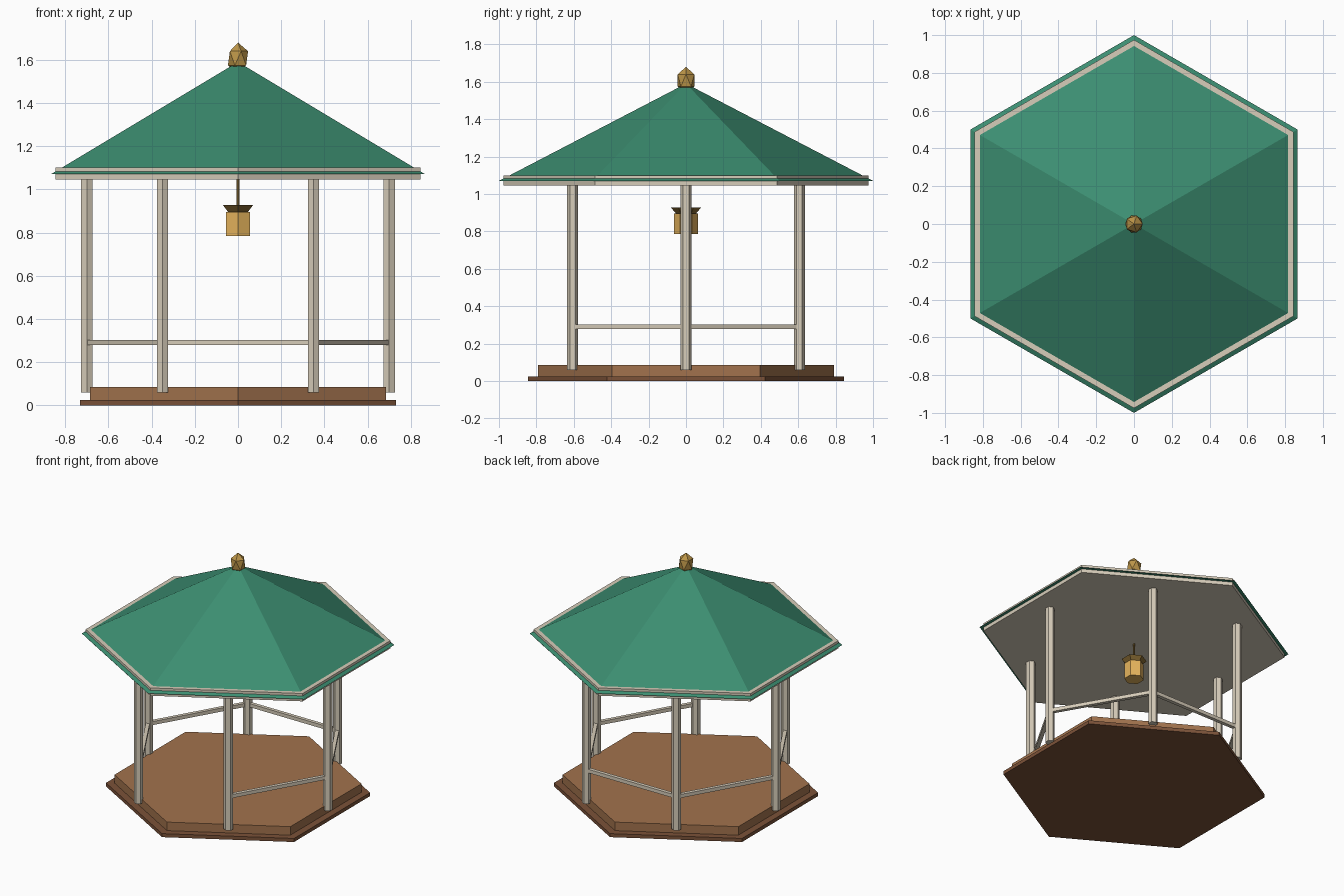
import bpy
from math import radians, cos, sin

if "Cube" in bpy.data.objects:
    bpy.data.objects.remove(bpy.data.objects["Cube"])


def material(name, rgb):
    m = bpy.data.materials.new(name)
    m.diffuse_color = (*rgb, 1.0)
    m.use_nodes = True
    m.node_tree.nodes["Principled BSDF"].inputs["Base Color"].default_value = m.diffuse_color
    return m


GREEN = material("roof_green", (0.045, 0.27, 0.165))
CREAM = material("painted_cream", (0.68, 0.61, 0.49))
WOOD = material("deck_wood", (0.36, 0.17, 0.075))
DARK_WOOD = material("step_wood", (0.20, 0.085, 0.04))
BRASS = material("brass", (0.50, 0.30, 0.065))
DARK_BRASS = material("dark_brass", (0.22, 0.13, 0.03))
GLOW = material("lantern_glow", (0.80, 0.46, 0.11))


def finish(name, mat):
    ob = bpy.context.object
    ob.name = name
    ob.data.materials.append(mat)
    return ob


def hexagon(name, mat, r_bottom, r_top, z0, z1, x=0, y=0):
    """Six-sided prism, frustum or cone with corners on the y axis."""
    bpy.ops.mesh.primitive_cone_add(vertices=6, radius1=r_bottom, radius2=r_top,
                                    depth=z1 - z0, location=(x, y, (z0 + z1) / 2))
    return finish(name, mat)


# Stepped base
hexagon("base_step", DARK_WOOD, 0.845, 0.845, 0.0, 0.025)
hexagon("floor_deck", WOOD, 0.79, 0.79, 0.025, 0.085)

# Posts stand at the middle of each side; rails join them, open at the front
POST_RING = 0.70
for i in range(6):
    a = radians(60 * i)
    hexagon(f"post_{i + 1}", CREAM, 0.03, 0.03, 0.06, 1.05,
            POST_RING * cos(a), POST_RING * sin(a))
    if i == 4:
        continue
    mid = a + radians(30)
    r = POST_RING * cos(radians(30))
    bpy.ops.mesh.primitive_cube_add(size=1, location=(r * cos(mid), r * sin(mid), 0.291),
                                    rotation=(0, 0, mid))
    rail = finish(f"rail_{i + 1}", CREAM)
    rail.scale = (0.025, POST_RING, 0.025)

# Roof and eave trim
hexagon("eave_trim", CREAM, 0.975, 0.975, 1.045, 1.10)
hexagon("roof", GREEN, 1.0, 0.0, 1.07, 1.59)

# Finial
bpy.ops.mesh.primitive_ico_sphere_add(subdivisions=1, radius=0.052, location=(0, 0, 1.607))
finish("finial", BRASS).scale.z = 1.4

# Hanging lantern
hexagon("lantern_rod", DARK_BRASS, 0.007, 0.007, 0.92, 1.05)
hexagon("lantern_cap", DARK_BRASS, 0.045, 0.08, 0.885, 0.927)
hexagon("lantern_body", GLOW, 0.063, 0.063, 0.785, 0.895)
